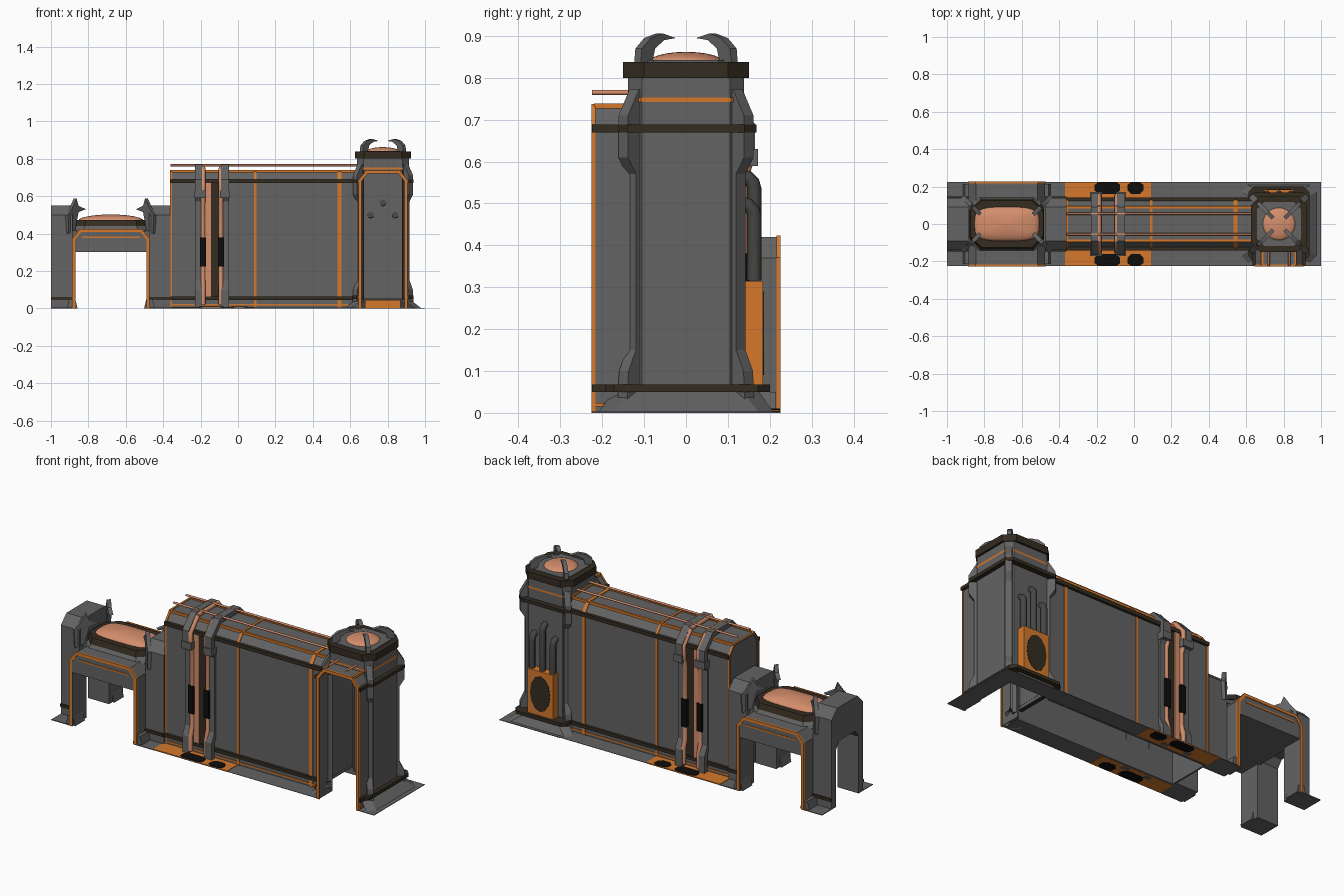
import bpy, bmesh, math
from mathutils import Vector

if "Cube" in bpy.data.objects:
    bpy.data.objects.remove(bpy.data.objects["Cube"])

def mat(name, c):
    m = bpy.data.materials.new(name)
    m.diffuse_color = (*c, 1)
    m.use_nodes = True
    m.node_tree.nodes["Principled BSDF"].inputs["Base Color"].default_value = m.diffuse_color
    return m

GREY = mat("grey metal", (0.125, 0.125, 0.125))
ORANGE = mat("orange trim", (0.66, 0.19, 0.025))
COPPER = mat("copper", (0.66, 0.27, 0.15))
BROWN = mat("dark brown", (0.034, 0.025, 0.015))
BLACK = mat("black vent", (0.004, 0.004, 0.004))
PIPE = mat("dark pipe grey", (0.06, 0.06, 0.055))

def finish(name, bm, m):
    bmesh.ops.recalc_face_normals(bm, faces=bm.faces)
    me = bpy.data.meshes.new(name)
    bm.to_mesh(me)
    bm.free()
    me.materials.append(m)
    ob = bpy.data.objects.new(name, me)
    bpy.context.collection.objects.link(ob)
    return ob

PLACE = {'x': lambda p, d: (d, p[0], p[1]), 'y': lambda p, d: (p[0], d, p[1]),
         'z': lambda p, d: (p[0], p[1], d)}

def prism(name, pts, axis, a, b, m, place=None):
    """Extrude a closed profile along an axis from a to b."""
    place = place or PLACE[axis]
    bm = bmesh.new()
    lo = [bm.verts.new(place(p, a)) for p in pts]
    hi = [bm.verts.new(place(p, b)) for p in pts]
    bm.faces.new(lo)
    bm.faces.new(hi)
    for i in range(len(pts)):
        j = (i + 1) % len(pts)
        bm.faces.new((lo[i], lo[j], hi[j], hi[i]))
    return finish(name, bm, m)

def offset(pts, t):
    """Mitred offset of an open path to its left."""
    out = []
    ds = [(Vector(q) - Vector(p)).normalized() for p, q in zip(pts, pts[1:])]
    for i, p in enumerate(pts):
        d0, d1 = ds[max(i - 1, 0)], ds[min(i, len(ds) - 1)]
        n0, n1 = Vector((-d0.y, d0.x)), Vector((-d1.y, d1.x))
        n = (n0 + n1).normalized()
        out.append(Vector(p) + n * (t / n.dot(n0)))
    return [tuple(v) for v in out]

def band(name, pts, t, axis, a, b, m):
    return prism(name, list(pts) + offset(pts, t)[::-1], axis, a, b, m)

def box(name, x0, x1, y0, y1, z0, z1, m):
    return prism(name, [(x0, y0), (x1, y0), (x1, y1), (x0, y1)], 'z', z0, z1, m)

def arch(c, half, top, h):
    """Open path: up, chamfer, across, chamfer, down."""
    return [(c - half, 0), (c - half, h - 0.05), (c - top, h), (c + top, h), (c + half, h - 0.05), (c + half, 0)]

def octo(cx, hx, hy, cut, z):
    a, b = hx - cut, hy - cut
    return [(cx + x, y, z) for x, y in ((a, -hy), (hx, -b), (hx, b), (a, hy),
                                        (-a, hy), (-hx, b), (-hx, -b), (-a, -hy))]

def loft(name, rings, m, caps=True, skip=lambda i, k: False):
    bm = bmesh.new()
    vs = [[bm.verts.new(p) for p in r] for r in rings]
    n = len(rings[0])
    for i in range(len(vs) - 1):
        for k in range(n):
            if not skip(i, k):
                j = (k + 1) % n
                bm.faces.new((vs[i][k], vs[i][j], vs[i + 1][j], vs[i + 1][k]))
    if caps:
        bm.faces.new(vs[0])
        bm.faces.new(vs[-1])
    return finish(name, bm, m)

def fin(name, prof, w, ox, oy, ang, m):
    c, s = math.cos(ang), math.sin(ang)
    return prism(name, prof, None, -w / 2, w / 2, m,
                 lambda p, d: (ox + p[0] * c - d * s, oy + p[0] * s + d * c, p[1]))

def tube(name, pts, r, m):
    cu = bpy.data.curves.new(name, 'CURVE')
    cu.dimensions = '3D'
    cu.bevel_depth, cu.bevel_resolution, cu.use_fill_caps = r, 2, True
    sp = cu.splines.new('POLY')
    sp.points.add(len(pts) - 1)
    for q, p in zip(sp.points, pts):
        q.co = (*p, 1)
    tmp = bpy.data.objects.new(name + "_path", cu)
    bpy.context.collection.objects.link(tmp)
    me = bpy.data.meshes.new_from_object(tmp.evaluated_get(bpy.context.evaluated_depsgraph_get()))
    bpy.data.objects.remove(tmp)
    me.materials.clear()
    me.materials.append(m)
    bpy.context.collection.objects.link(bpy.data.objects.new(name, me))

def dome(name, cx, hx, hy, z, h, e, m):
    """Low dome with a superellipse outline."""
    rings = []
    for i in range(7):
        t = i / 6 * math.radians(86)
        ring = []
        for k in range(32):
            a = k / 32 * math.tau
            c, s = math.cos(a), math.sin(a)
            ring.append((cx + hx * math.cos(t) * math.copysign(abs(c) ** e, c),
                         hy * math.cos(t) * math.copysign(abs(s) ** e, s), z + h * math.sin(t)))
        rings.append(ring)
    ob = loft(name, rings, m)
    for p in ob.data.polygons:
        p.use_smooth = len(p.vertices) == 4

TX, GX = 0.775, -0.68   # tower and gate centres

# ---- long hollow wall ----
prof = arch(0, 0.128, 0.088, 0.735)
band("wall_shell", prof, -0.01, 'x', -0.36, 0.65, GREY)
prism("wall_end", prof, 'x', -0.355, -0.345, GREY)
for n, x0, x1 in (("end", -0.363, -0.352), ("left", 0.085, 0.098), ("right", 0.533, 0.553)):
    band("wall_trim_" + n, prof, 0.004, 'x', x0, x1, ORANGE)
for s in (-1, 1):
    box("wall_upper_rail", -0.36, 0.64, *sorted((s * 0.12, s * 0.142)), 0.67, 0.69, BROWN)
    box("wall_lower_rail", -0.36, 0.62, *sorted((s * 0.12, s * 0.142)), 0.046, 0.064, BROWN)
    box("wall_foot_trim", -0.36, 0.62, *sorted((s * 0.125, s * 0.132)), 0.015, 0.023, ORANGE)
    box("wall_top_trim", -0.36, 0.64, *sorted((s * 0.083, s * 0.095)), 0.725, 0.739, ORANGE)
    tube("roof_rod", [(-0.36, s * 0.055, 0.765), (0.65, s * 0.055, 0.765)], 0.006, COPPER)
    # flat ground apron with painted section and vents
    box("apron", -0.36, 0.64, *sorted((s * 0.12, s * 0.225)), 0.002, 0.004, GREY)
    box("apron_paint", -0.368, 0.09, *sorted((s * 0.13, s * 0.225)), 0.001, 0.007, ORANGE)
    for x0, x1 in ((-0.21, -0.075), (-0.035, 0.05)):
        prism("ground_vent", [(x0, s * 0.18), (x0 + 0.02, s * 0.16), (x1 - 0.02, s * 0.16), (x1, s * 0.18),
                              (x1, s * 0.21), (x1 - 0.02, s * 0.224), (x0 + 0.02, s * 0.224), (x0, s * 0.21)],
              'z', 0, 0.010, BLACK)

# ---- paired ribs with copper pipes ----
half = [(0.165, 0), (0.165, 0.10), (0.14, 0.15), (0.14, 0.57), (0.165, 0.61), (0.165, 0.69), (0.09, 0.768)]
rib = [(-y, z) for y, z in half] + half[::-1]
for x, p in ((-0.208, -0.187), (-0.07, -0.091)):
    band("wall_rib", rib, -0.025, 'x', x - 0.022, x + 0.016 if x < -0.1 else x + 0.022, GREY)
    for s in (-1, 1):
        tube("copper_pipe", [(p, s * y, z) for y, z in ((0.152, 0.02), (0.152, 0.10), (0.135, 0.16), (0.135, 0.56),
                                                        (0.152, 0.61), (0.152, 0.68), (0.09, 0.75))], 0.013, COPPER)
        box("pipe_sleeve", p - 0.016, p + 0.016, *sorted((s * 0.12, s * 0.152)), 0.225, 0.38, BLACK)
        box("pipe_clamp", x - 0.026, x + 0.036 if x < -0.1 else x + 0.026, *sorted((s * 0.12, s * 0.172)),
            0.59, 0.63, GREY)
    tube("roof_pipe", [(p, -0.095, 0.755), (p, 0.095, 0.755)], 0.012, COPPER)
for s in (-1, 1):
    box("rib_back_panel", -0.18, -0.095, *sorted((s * 0.12, s * 0.132)), 0.06, 0.68, BROWN)
    box("rib_copper_panel", -0.177, -0.145, *sorted((s * 0.12, s * 0.139)), 0.06, 0.68, COPPER)

# ---- tower: hollow, open to the front stub ----
FRONT = 7
loft("tower_body", [octo(TX, 0.138, 0.138, 0.033, z) for z in (0.05, 0.735, 0.80)], GREY, False,
     lambda i, k: i == 0 and k == FRONT)
loft("tower_foot", [octo(TX, 0.205, 0.21, 0.035, 0), octo(TX, 0.142, 0.175, 0.04, 0.05),
                    octo(TX, 0.136, 0.136, 0.033, 0.052)], GREY, False, lambda i, k: k in (FRONT, 5))
for z, hy in ((0.05, 0.20), (0.67, 0.168)):
    loft("tower_rail", [octo(TX, *h, zz) for h, zz in
                        (((0.137, 0.137, 0.033), z), ((0.162, hy, 0.028), z), ((0.162, hy, 0.028), z + 0.018),
                         ((0.137, 0.137, 0.033), z + 0.018))], BROWN, False, lambda i, k: k == FRONT)
loft("tower_trim", [octo(TX, 0.141, 0.141, 0.033, z) for z in (0.742, 0.753)], ORANGE, False)
loft("tower_cap", [octo(TX, 0.15, 0.15, 0.05, z) for z in (0.80, 0.838)], BROWN)
loft("tower_cap_inset", [octo(TX, 0.118, 0.118, 0.04, z) for z in (0.838, 0.842)], GREY)
dome("tower_dome", TX, 0.088, 0.088, 0.838, 0.024, 1, COPPER)
box("tower_apron_side", 0.90, 1.0, -0.225, 0.225, 0, 0.003, GREY)
box("tower_apron_back", 0.62, 0.90, 0.13, 0.225, 0, 0.003, GREY)
fin_prof = [(0.16, 0.03), (0.215, 0.03), (0.21, 0.10), (0.185, 0.15), (0.185, 0.57), (0.212, 0.61),
            (0.212, 0.71), (0.175, 0.772), (0.16, 0.772)]
claw = [(0.165, 0.825), (0.16, 0.87), (0.13, 0.895), (0.09, 0.906), (0.045, 0.895),
        (0.085, 0.89), (0.115, 0.87), (0.128, 0.825)]
gate_claw = [(0.16, 0.40), (0.165, 0.50), (0.13, 0.54), (0.10, 0.587), (0.085, 0.548),
             (0.03, 0.53), (0.085, 0.515), (0.11, 0.42)]
for sx in (-1, 1):
    for sy in (-1, 1):
        a = math.atan2(sy, sx)
        fin("tower_fin", fin_prof, 0.032, TX, 0, a, GREY)
        fin("tower_claw", claw, 0.022, TX, 0, a, GREY)
        fin("gate_claw", gate_claw, 0.022, GX + sx * 0.12, sy * 0.03, a, GREY)

# front stub of the tower
sprof = arch(TX, 0.128, 0.088, 0.735)
band("stub_shell", sprof, -0.01, 'y', -0.22, -0.10, GREY)
band("stub_trim", offset(sprof, 0.003), -0.017, 'y', -0.226, -0.216, ORANGE)
for s in (-1, 1):
    tube("stub_rod", [(TX + s * 0.055, -0.225, 0.765), (TX + s * 0.055, -0.13, 0.765)], 0.006, COPPER)
    for z, h, d, m in ((0.05, 0.018, 0.142, BROWN), (0.67, 0.018, 0.142, BROWN), (0.015, 0.009, 0.132, ORANGE)):
        box("stub_rail", *sorted((TX + s * 0.122, TX + s * d)), -0.225, -0.12, z, z + h, m)
    box("stub_top_trim", *sorted((TX + s * 0.083, TX + s * 0.095)), -0.22, -0.13, 0.725, 0.739, ORANGE)

# back cabinet with pipes
box("cabinet", 0.695, 0.855, 0.139, 0.184, 0.065, 0.315, ORANGE)
prism("cabinet_grille", [(TX + 0.062 * math.cos(k * math.tau / 12), 0.19 + 0.1 * math.sin(k * math.tau / 12))
                         for k in range(12)], 'y', 0.18, 0.186, BROWN)
box("inner_kick_plate", 0.68, 0.87, 0.135, 0.145, 0, 0.045, ORANGE)
for dx, z in ((-0.065, 0.50), (0, 0.565), (0.065, 0.50)):
    tube("cabinet_pipe", [(TX + dx, 0.163, 0.316)] +
         [(TX + dx, 0.133 + 0.03 * math.cos(t), z - 0.03 + 0.03 * math.sin(t)) for t in (0, 0.5, 1.05, 1.57)],
         0.017, PIPE)

# ---- gate: crossing passages on four corner legs ----
xprof = [(-0.14, 0), (-0.14, 0.50), (-0.09, 0.55), (0.09, 0.55), (0.14, 0.50), (0.14, 0),
         (0.10, 0), (0.10, 0.32), (0.07, 0.36), (-0.07, 0.36), (-0.10, 0.32), (-0.10, 0)]
prism("gate_left_arch", xprof, 'x', -1.0, -0.885, GREY)
prism("gate_right_arch", xprof, 'x', -0.475, -0.36, GREY)
gprof = arch(GX, 0.205, 0.165, 0.42)
yprof = gprof + [(GX + 0.19, 0), (GX + 0.19, 0.30), (GX - 0.19, 0.30), (GX - 0.19, 0)]
for s in (-1, 1):
    prism("gate_cross_arch", yprof, 'y', s * 0.10, s * 0.222, GREY)
    band("gate_trim", offset(gprof, 0.003), -0.016, 'y', s * 0.216, s * 0.226, ORANGE)
    box("gate_lintel_trim", GX - 0.155, GX + 0.155, *sorted((s * 0.21, s * 0.225)), 0.375, 0.383, ORANGE)
    for e in (-1, 1):
        x0, x1 = sorted((GX + e * 0.19, GX + e * 0.32))
        box("gate_apron", x0, x1, *sorted((s * 0.10, s * 0.225)), 0, 0.004, GREY)
        xa, xb = sorted((GX + e * 0.178, GX + e * 0.235))
        prism("gate_foot", [(xa, 0), (xb, 0), (xb - 0.012, 0.05), (xa + 0.012, 0.05)], 'y',
              s * 0.13, s * 0.215, GREY)
        xa, xb = sorted((GX + e * 0.20, GX + e * 0.32))
        box("gate_leg_rail", xa, xb, *sorted((s * 0.135, s * 0.148)), 0.046, 0.062, BROWN)
box("gate_ceiling", GX - 0.205, GX + 0.205, -0.11, 0.11, 0.30, 0.42, GREY)
loft("gate_collar", [octo(GX, 0.20, 0.15, 0.05, 0.41), octo(GX, 0.185, 0.125, 0.05, 0.445)], GREY)
loft("gate_ring", [octo(GX, 0.20, 0.135, 0.06, 0.44), octo(GX, 0.195, 0.125, 0.06, 0.472)], BROWN)
dome("gate_dome", GX, 0.175, 0.092, 0.468, 0.034, 0.55, COPPER)
